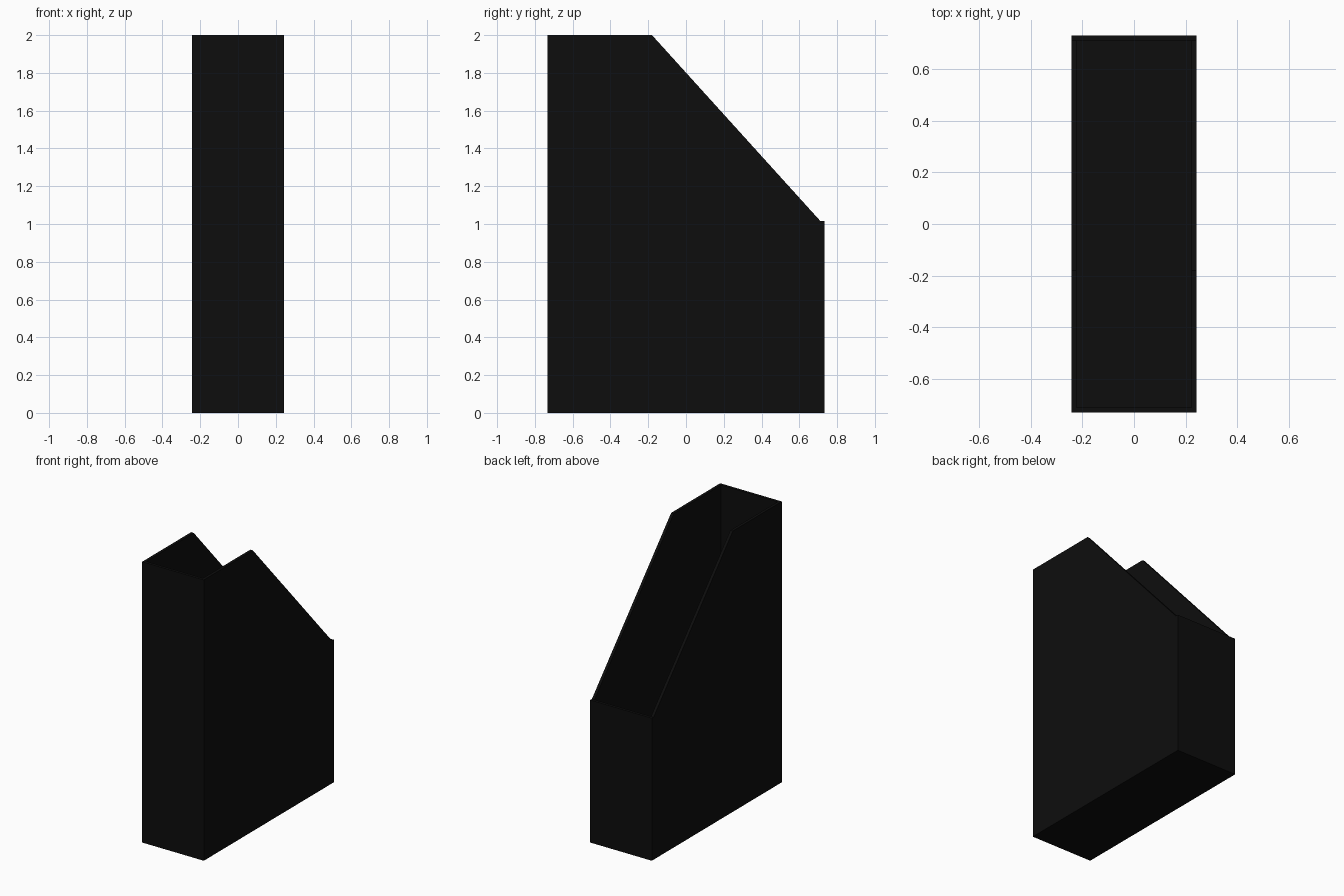
import bpy, bmesh

if "Cube" in bpy.data.objects:
    bpy.data.objects.remove(bpy.data.objects["Cube"])

HALF_W = 0.243          # half width in x
Y0, Y1 = -0.732, 0.732  # tall end, low end
WALL = 0.02

black = bpy.data.materials.new("matte black")
black.diffuse_color = (0.004, 0.004, 0.004, 1)
black.use_nodes = True
black.node_tree.nodes["Principled BSDF"].inputs["Base Color"].default_value = black.diffuse_color


def prism(name, profile, half_width):
    """Extrude a (y, z) profile symmetrically along x."""
    bm = bmesh.new()
    face = bm.faces.new([bm.verts.new((-half_width, y, z)) for y, z in profile])
    ext = bmesh.ops.extrude_face_region(bm, geom=[face])
    verts = [v for v in ext["geom"] if isinstance(v, bmesh.types.BMVert)]
    bmesh.ops.translate(bm, verts=verts, vec=(2 * half_width, 0, 0))
    bmesh.ops.recalc_face_normals(bm, faces=bm.faces)
    mesh = bpy.data.meshes.new(name)
    bm.to_mesh(mesh)
    bm.free()
    mesh.materials.append(black)
    obj = bpy.data.objects.new(name, mesh)
    bpy.context.collection.objects.link(obj)
    return obj


# Outer body: tall end, sloped cut, low end with a flat rim
holder = prism("file_holder", [(Y0, 0), (Y1, 0), (Y1, 1.015), (Y1 - WALL, 1.015),
                               (-0.18, 2), (Y0, 2)], HALF_W)

# Cavity that leaves thin walls and a floor
cavity = prism("cavity_cutter", [(Y0 + WALL, WALL), (Y1 - WALL, WALL),
                                 (Y1 - WALL, 2.2), (Y0 + WALL, 2.2)], HALF_W - WALL)
cavity.hide_render = True
cavity.hide_viewport = True

hollow = holder.modifiers.new("hollow", 'BOOLEAN')
hollow.operation = 'DIFFERENCE'
hollow.solver = 'EXACT'
hollow.object = cavity
